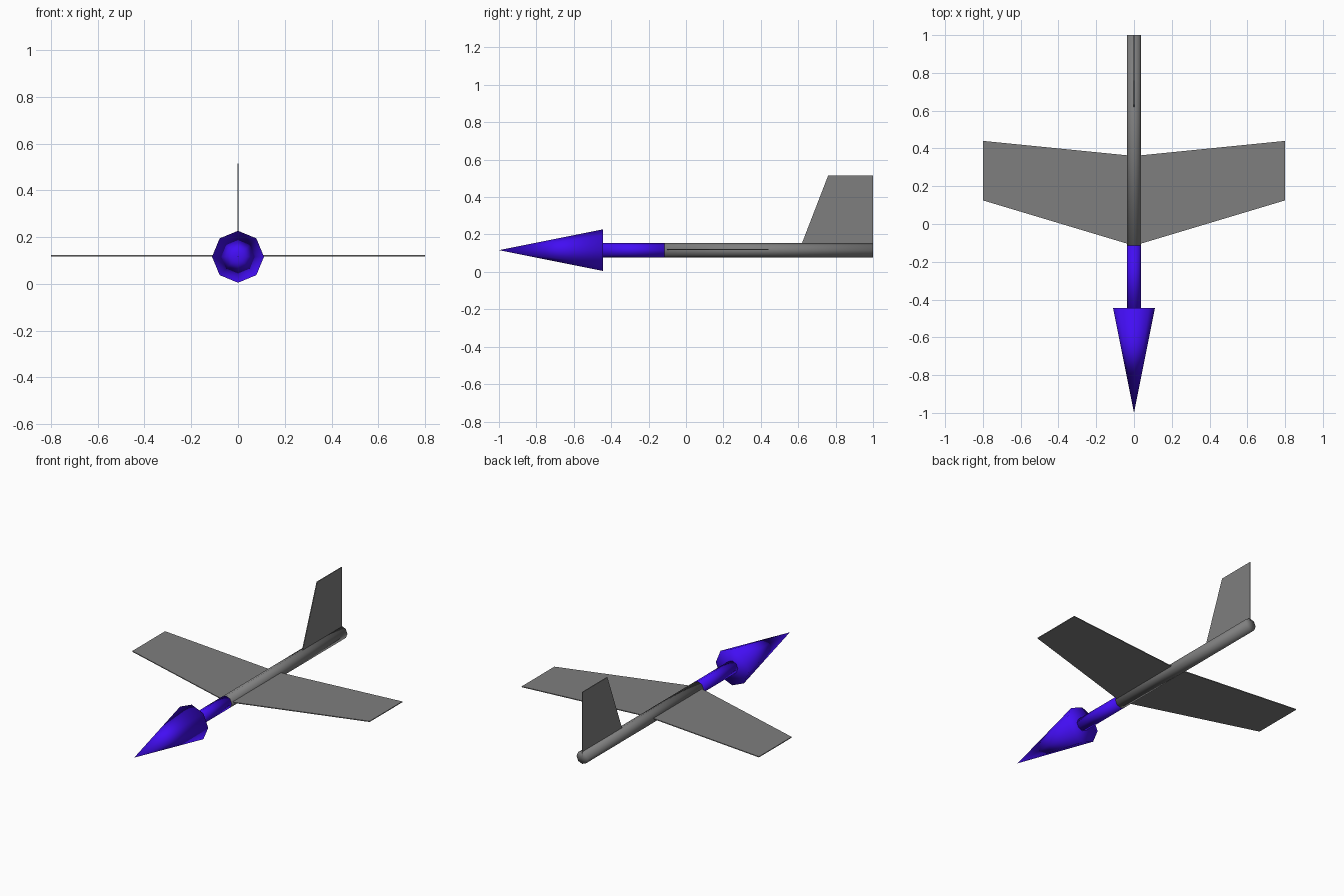
import bpy
import bmesh
import math

if "Cube" in bpy.data.objects:
    bpy.data.objects.remove(bpy.data.objects["Cube"])

Z = 0.116  # height of the body axis


def material(name, color):
    mat = bpy.data.materials.new(name)
    mat.diffuse_color = color
    mat.use_nodes = True
    mat.node_tree.nodes["Principled BSDF"].inputs["Base Color"].default_value = mat.diffuse_color
    return mat


def tapered_rod(name, y_front, y_back, r_front, r_back, mat):
    """Eight-sided part lying along y, smooth all over including its ends."""
    bpy.ops.mesh.primitive_cone_add(
        vertices=8, radius1=r_front, radius2=r_back, depth=y_back - y_front,
        end_fill_type='TRIFAN',
        location=(0, (y_front + y_back) / 2, Z), rotation=(-math.pi / 2, 0, 0))
    ob = bpy.context.object
    ob.name = name
    bpy.ops.object.transform_apply(location=True, rotation=True, scale=True)
    bpy.ops.object.shade_smooth()
    ob.data.materials.append(mat)
    return ob


def plate(name, outline, thickness_dir, mat):
    """Thin flat sheet extruded symmetrically from an outline."""
    bm = bmesh.new()
    face = bm.faces.new([bm.verts.new([c - d / 2 for c, d in zip(p, thickness_dir)])
                         for p in outline])
    ext = bmesh.ops.extrude_face_region(bm, geom=[face])
    verts = [g for g in ext["geom"] if isinstance(g, bmesh.types.BMVert)]
    bmesh.ops.translate(bm, verts=verts, vec=thickness_dir)
    bmesh.ops.recalc_face_normals(bm, faces=bm.faces)
    mesh = bpy.data.meshes.new(name)
    bm.to_mesh(mesh)
    bm.free()
    ob = bpy.data.objects.new(name, mesh)
    bpy.context.collection.objects.link(ob)
    mesh.materials.append(mat)
    return ob


blue = material("blue", (0.055, 0.004, 0.9, 1))
grey = material("dark_grey", (0.21, 0.21, 0.21, 1))

# Arrow nose and shaft
tapered_rod("nose_cone", -1.0, -0.445, 0.0, 0.111, blue)
tapered_rod("nose_shaft", -0.445, -0.115, 0.038, 0.038, blue)

# Fuselage
tapered_rod("fuselage", -0.115, 1.0, 0.038, 0.038, grey)

# Swept wings, one sheet across the body
half = [(0.8, 0.125), (0.8, 0.44)]
wing = [(0, -0.115)] + half + [(0, 0.36)] + [(-x, y) for x, y in reversed(half)]
plate("wings", [(x, y, 0.12) for x, y in wing], (0, 0, 0.005), grey)

# Tail fin
fin = [(0.607, 0.12), (0.76, 0.515), (1.0, 0.515), (1.0, 0.12)]
plate("tail_fin", [(0, y, z) for y, z in fin], (0.005, 0, 0), grey)
